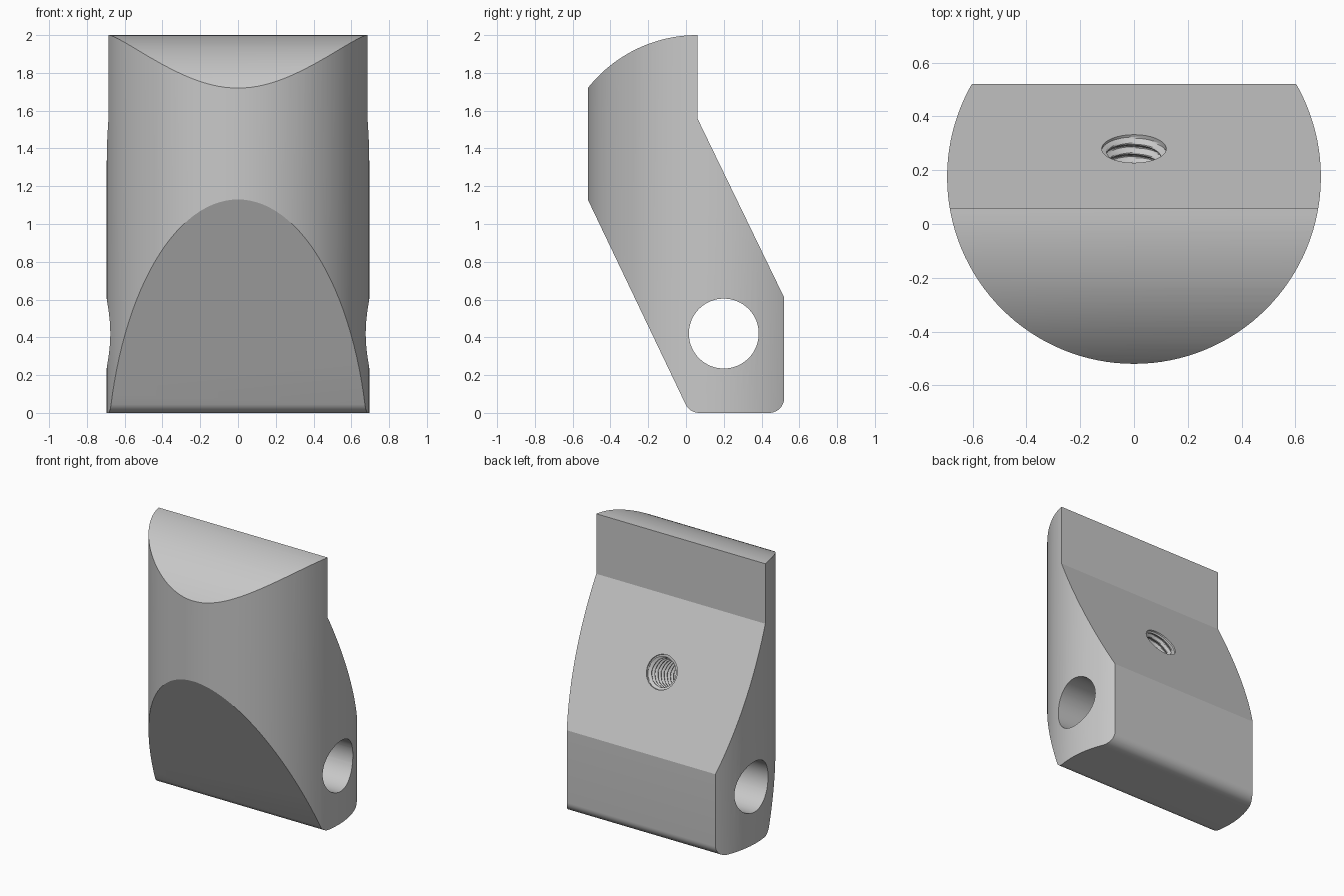
import bpy
import bmesh
from math import sin, cos, pi, radians
from mathutils import Matrix, Vector

cube = bpy.data.objects.get("Cube")
if cube:
    bpy.data.objects.remove(cube, do_unlink=True)

grey = bpy.data.materials.new("plain_grey")
grey.use_nodes = True
colour = (0.58, 0.58, 0.58, 1)
grey.diffuse_color = colour
grey.node_tree.nodes["Principled BSDF"].inputs["Base Color"].default_value = colour


def make_object(name, bm):
    bmesh.ops.recalc_face_normals(bm, faces=bm.faces)
    mesh = bpy.data.meshes.new(name)
    bm.to_mesh(mesh)
    bm.free()
    mesh.materials.append(grey)
    obj = bpy.data.objects.new(name, mesh)
    bpy.context.collection.objects.link(obj)
    return obj


def cylinder(name, radius, depth, segments, matrix):
    bm = bmesh.new()
    bmesh.ops.create_cone(bm, cap_ends=True, segments=segments, radius1=radius,
                          radius2=radius, depth=depth, matrix=matrix)
    return make_object(name, bm)


def arc(cy, cz, radius, start, end, steps):
    angles = [radians(start + (end - start) * i / steps) for i in range(steps + 1)]
    return [(cy + radius * cos(a), cz + radius * sin(a)) for a in angles]


def extruded_profile(name, points, half_width):
    bm = bmesh.new()
    face = bm.faces.new([bm.verts.new((-half_width, y, z)) for y, z in points])
    result = bmesh.ops.extrude_face_region(bm, geom=[face])
    verts = [g for g in result["geom"] if isinstance(g, bmesh.types.BMVert)]
    bmesh.ops.translate(bm, verts=verts, vec=(2 * half_width, 0, 0))
    return make_object(name, bm)


def threaded_rod(name, minor, major, pitch, depth, lead, matrix):
    """Closed rod with a helical ridge, running from -depth to +lead."""
    sides, per_turn = 48, 8
    step = pitch / per_turn
    rows = round((depth + lead) / step)
    bm = bmesh.new()
    rings = []
    for row in range(rows + 1):
        z = -depth + row * step
        ring = []
        for i in range(sides):
            t = (z / pitch - i / sides) % 1
            ridge = min(1, max(0, 3 * abs(t - 0.5) - 0.25))
            r = major if z > -0.015 else minor + (major - minor) * ridge
            a = 2 * pi * i / sides
            ring.append(bm.verts.new((r * cos(a), r * sin(a), z)))
        rings.append(ring)
    for low, high in zip(rings, rings[1:]):
        for i in range(sides):
            j = (i + 1) % sides
            bm.faces.new((low[i], low[j], high[j], high[i]))
    bm.faces.new(rings[0])
    bm.faces.new(rings[-1])
    bm.transform(matrix)
    return make_object(name, bm)


def combine(target, other, operation):
    mod = target.modifiers.new(operation.lower(), 'BOOLEAN')
    mod.operation = operation
    mod.solver = 'EXACT'
    mod.object = other
    bpy.context.view_layer.objects.active = target
    bpy.ops.object.modifier_apply(modifier=mod.name)
    bpy.data.objects.remove(other, do_unlink=True)


# Round bar, trimmed to the bent side profile
body = cylinder("wedge_body", 0.695, 3, 128, Matrix.Translation((0, 0.175, 1)))
profile = (
    arc(0.06, 1.26, 0.74, 90, 141.6, 24)          # domed top
    + [(-0.52, 1.13)]                             # front bend
    + arc(0.07, 0.08, 0.08, 205.5, 270, 8)        # front lower rounding
    + arc(0.44, 0.08, 0.08, 270, 360, 10)         # back lower rounding
    + [(0.52, 0.61), (0.06, 1.56)]                # sloping back
)
combine(body, extruded_profile("side_profile", profile, 1), 'INTERSECT')

# Cross hole through both sides
across = Matrix.Translation((0, 0.2, 0.42)) @ Matrix.Rotation(pi / 2, 4, 'Y')
combine(body, cylinder("cross_hole", 0.185, 3, 64, across), 'DIFFERENCE')

# Blind threaded hole, square to the sloping back
normal = Vector((0, 0.95, 0.46)).normalized()
into_back = (Matrix.Translation((0, 0.28, 1.106))
             @ normal.to_track_quat('Z', 'Y').to_matrix().to_4x4())
combine(body, threaded_rod("screw_hole", 0.1, 0.12, 0.04, 0.5, 0.06, into_back),
        'DIFFERENCE')

# Smooth curves, crisp bends
bpy.ops.object.select_all(action='DESELECT')
body.select_set(True)
bpy.context.view_layer.objects.active = body
bpy.ops.object.shade_smooth_by_angle(angle=radians(20))
